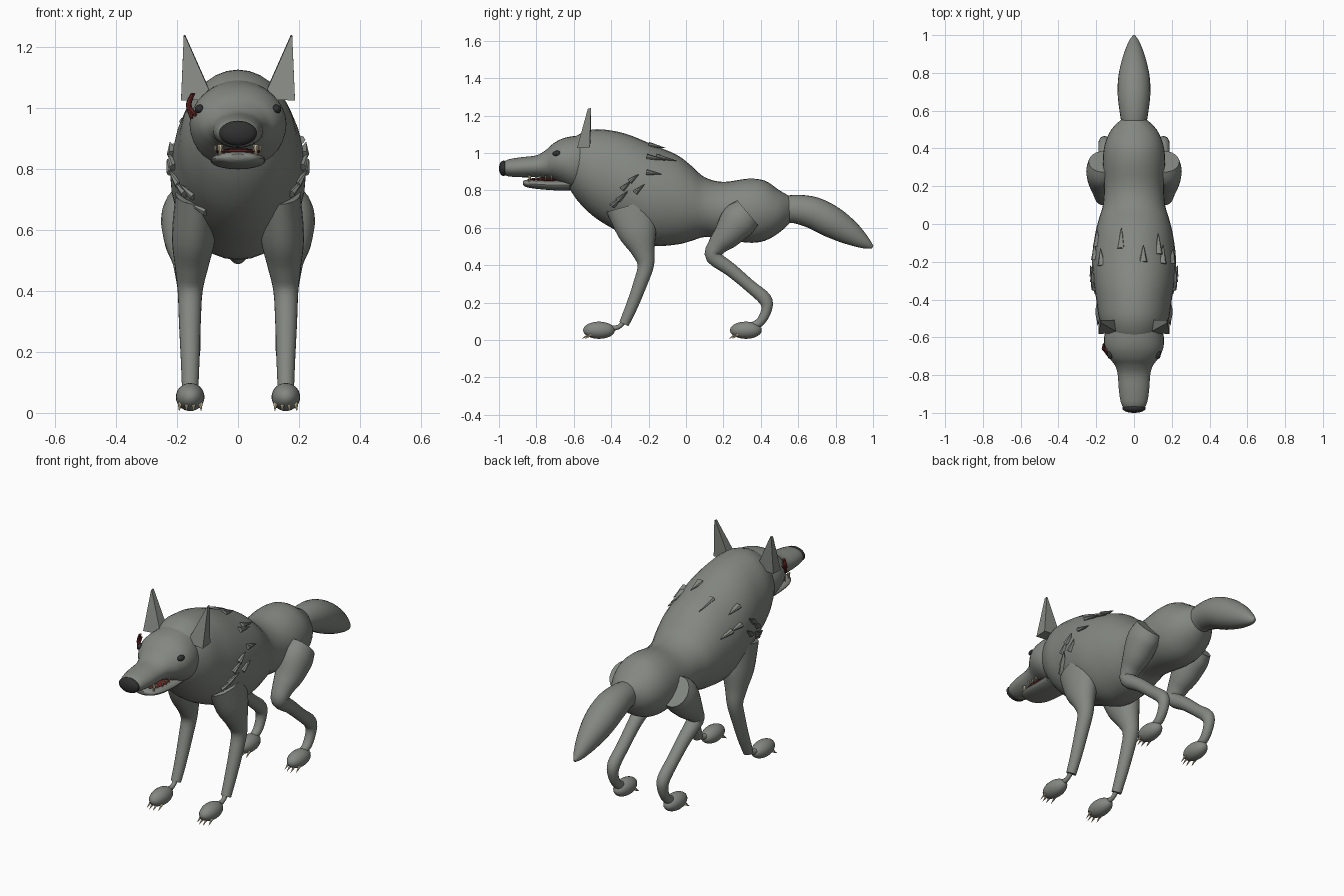
import bpy, bmesh, math
from mathutils import Matrix, Vector

if "Cube" in bpy.data.objects:
    bpy.data.objects.remove(bpy.data.objects["Cube"])


def material(name, rgb):
    m = bpy.data.materials.new(name)
    m.diffuse_color = (*rgb, 1)
    m.use_nodes = True
    m.node_tree.nodes["Principled BSDF"].inputs["Base Color"].default_value = m.diffuse_color
    return m


FUR = material("grey_fur", (0.23, 0.245, 0.22))
BLACK = material("nose_black", (0.03, 0.03, 0.03))
RED = material("dark_red", (0.13, 0.022, 0.02))
IVORY = material("ivory", (0.70, 0.60, 0.42))


def finish(name, bm, mat, mirror=False, angle=40):
    bmesh.ops.recalc_face_normals(bm, faces=bm.faces)
    me = bpy.data.meshes.new(name)
    bm.to_mesh(me)
    bm.free()
    me.materials.append(mat)
    me.shade_smooth()
    me.set_sharp_from_angle(angle=math.radians(angle))
    ob = bpy.data.objects.new(name, me)
    bpy.context.collection.objects.link(ob)
    if mirror:
        ob.modifiers.new("mirror", "MIRROR").use_mirror_merge = False
    return ob


def smooth_rings(rings, steps):
    """Catmull-Rom interpolation of every ring value."""
    out = []
    for i in range(len(rings) - 1):
        a, b = rings[max(i - 1, 0)], rings[i]
        c, d = rings[i + 1], rings[min(i + 2, len(rings) - 1)]
        for s in range(steps):
            t = s / steps
            out.append([0.5 * (2 * q + (r - p) * t + (2 * p - 5 * q + 4 * r - u) * t * t
                               + (3 * q - p - 3 * r + u) * t ** 3)
                        for p, q, r, u in zip(a, b, c, d)])
    out.append(list(rings[-1]))
    return out


def loft(name, rings, mat=FUR, upright=False, mirror=False, n=24, steps=4):
    """Rings are (x, y, z, half width, half thickness) along a path."""
    rings = smooth_rings(rings, steps)
    bm = bmesh.new()
    loops = []
    for i, (x, y, z, rx, rt) in enumerate(rings):
        p, q = rings[max(i - 1, 0)], rings[min(i + 1, len(rings) - 1)]
        tan = Vector((q[1] - p[1], q[2] - p[2])).normalized()
        if upright:
            tan = Vector((1, 0))
        loops.append([bm.verts.new((x + rx * math.cos(a), y - tan.y * rt * math.sin(a),
                                    z + tan.x * rt * math.sin(a)))
                      for a in (2 * math.pi * k / n for k in range(n))])
    for A, B in zip(loops, loops[1:]):
        for k in range(n):
            bm.faces.new((A[k], A[(k + 1) % n], B[(k + 1) % n], B[k]))
    bm.faces.new(loops[0])
    bm.faces.new(loops[-1])
    return finish(name, bm, mat, mirror)


def ball(name, centre, size, mat, mirror=False, tilt=0):
    bm = bmesh.new()
    M = (Matrix.Translation(centre) @ Matrix.Rotation(tilt, 4, "X")
         @ Matrix.Diagonal((*size, 1)))
    bmesh.ops.create_uvsphere(bm, u_segments=24, v_segments=14, radius=1, matrix=M)
    return finish(name, bm, mat, mirror)


def spike(bm, base, tip, r, n=8, flat=1.0):
    base, tip = Vector(base), Vector(tip)
    d = tip - base
    M = (Matrix.Translation((base + tip) / 2) @ d.to_track_quat("Z", "Y").to_matrix().to_4x4()
         @ Matrix.Diagonal((1, flat, 1, 1)))
    bmesh.ops.create_cone(bm, cap_ends=True, segments=n, radius1=r, radius2=r * 0.06,
                          depth=d.length, matrix=M)


def profile(rows):
    """Turns (y, bottom, top, half width) into upright rings."""
    return [(0, y, (b + t) / 2, w, (t - b) / 2) for y, b, t, w in rows]


# Torso with neck, chest, waist and rump
torso = profile([
    (-.63, .82, 1.05, .11), (-.58, .745, 1.095, .15), (-.50, .665, 1.125, .185),
    (-.40, .60, 1.12, .20), (-.30, .555, 1.095, .215), (-.18, .505, 1.045, .222),
    (-.05, .51, .99, .205), (.03, .53, .93, .185), (.10, .55, .87, .165),
    (.20, .54, .845, .158), (.33, .52, .862, .165), (.42, .53, .852, .155),
    (.50, .575, .80, .12), (.56, .63, .765, .06)])
loft("torso", torso, upright=True, n=32)

# Head and muzzle
loft("head", profile([
    (-.985, .89, .945, .045), (-.95, .875, .965, .068), (-.88, .87, .977, .08),
    (-.80, .87, .987, .086), (-.75, .865, 1.015, .10), (-.71, .855, 1.05, .13),
    (-.66, .83, 1.077, .154), (-.60, .80, 1.09, .158), (-.54, .80, 1.09, .14),
    (-.50, .85, 1.05, .10)]), upright=True, n=32)
ball("nose", (0, -.975, .918), (.062, .025, .041), BLACK)
ball("eye", (.126, -.69, .997), (.016, .024, .015), BLACK, True)

# Mouth
loft("lower_jaw", profile([
    (-.872, .832, .85, .025), (-.855, .818, .856, .06), (-.80, .808, .858, .085),
    (-.70, .80, .855, .09), (-.62, .80, .86, .09)]), upright=True)
ball("tongue", (0, -.745, .858), (.075, .105, .010), RED)
bm = bmesh.new()
spike(bm, (.058, -.835, .88), (.060, -.84, .832), .010)
spike(bm, (.052, -.80, .85), (.054, -.805, .882), .008)
for k in range(4):
    spike(bm, (.074, -.78 + .03 * k, .878), (.075, -.78 + .03 * k, .852), .006)
finish("teeth", bm, IVORY, True)

# Ears: tall four-sided spikes
bm = bmesh.new()
base = [bm.verts.new(v) for v in ((.082, -.575, 1.03), (.187, -.583, 1.025),
                                  (.187, -.515, 1.03), (.082, -.51, 1.035))]
tip = [bm.verts.new(v) for v in ((.173, -.525, 1.236), (.178, -.525, 1.236),
                                 (.178, -.508, 1.24), (.173, -.508, 1.24))]
bm.faces.new(base)
bm.faces.new(tip)
for k in range(4):
    bm.faces.new((base[k], base[(k + 1) % 4], tip[(k + 1) % 4], tip[k]))
finish("ear", bm, FUR, True)

# Scar beside one eye
loft("scar_long", [(-.148, -.665, 1.048, .008, .008), (-.162, -.66, 1.012, .009, .009),
                   (-.153, -.675, .968, .006, .006)], RED, n=8)
loft("scar_short", [(-.160, -.635, 1.02, .006, .006), (-.158, -.66, 1.0, .009, .009),
                    (-.140, -.695, .978, .006, .006)], RED, n=8)

# Tail
loft("tail", [(0, .50, .69, .06, .07), (0, .58, .70, .074, .076), (0, .68, .68, .086, .085),
              (0, .78, .63, .083, .084), (0, .88, .57, .060, .064), (0, .96, .518, .03, .032),
              (0, .998, .497, .006, .008)])

# Legs
loft("front_leg", [
    (.135, -.30, .72, .07, .13), (.145, -.26, .58, .072, .105), (.152, -.23, .48, .055, .065),
    (.157, -.215, .40, .041, .044), (.158, -.245, .30, .036, .037),
    (.157, -.29, .18, .031, .032), (.157, -.332, .085, .027, .027)], mirror=True)
loft("front_ankle", [(.157, -.33, .10, .014, .014), (.157, -.36, .07, .012, .012),
                     (.157, -.41, .06, .018, .018)], mirror=True, n=12)
loft("hind_leg", [
    (.165, .33, .68, .075, .085), (.168, .28, .635, .085, .098), (.166, .22, .56, .075, .076),
    (.162, .165, .50, .055, .052), (.16, .147, .445, .045, .042), (.158, .24, .375, .036, .036),
    (.156, .34, .29, .033, .033), (.156, .422, .218, .033, .036), (.156, .43, .16, .028, .028),
    (.156, .40, .10, .025, .024), (.156, .36, .075, .022, .022)], mirror=True)

# Paws and claws
for label, y in (("front", -.465), ("hind", .32)):
    ball(label + "_paw", (.157, y, .052), (.047, .085, .046), FUR, True)
    bm = bmesh.new()
    for k in range(4):
        dx = -.033 + .022 * k
        fy = y - .085 * math.sqrt(1 - (dx / .05) ** 2) * .8
        spike(bm, (.157 + dx, fy + .012, .03), (.157 + dx * 1.1, fy - .024, .006), .008)
    finish(label + "_claws", bm, IVORY, True)


# Fur tufts lying back along the shoulders
def on_torso(y, deg, grow):
    for a, b in zip(torso, torso[1:]):
        if a[1] <= y <= b[1]:
            t = (y - a[1]) / (b[1] - a[1])
            _, _, z, rx, rz = [p + (q - p) * t for p, q in zip(a, b)]
            r = math.radians(deg)
            return Vector((rx * grow * math.sin(r), y, z + rz * grow * math.cos(r)))


bm = bmesh.new()
side = [(-.30, 85), (-.34, 97), (-.27, 95), (-.36, 112), (-.39, 122)]
tufts = [(y, s * d, .05) for y, d in side for s in (1, -1)]
tufts += [(-.44, -132, .03), (-.43, -148, .03)]
tufts += [(-.13, -19, .11), (-.20, 13, .09), (-.16, 37, .11), (-.21, 44, .10),
          (-.12, -68, .09), (-.22, -52, .09), (-.19, -70, .08), (-.21, 66, .08)]
for y, deg, length in tufts:
    lift = 0.97 if abs(deg) < 75 else 0.86
    spike(bm, on_torso(y, deg, .99), on_torso(y + length, deg * lift, 1.07), .022, 8, .7)
finish("fur_tufts", bm, FUR)
